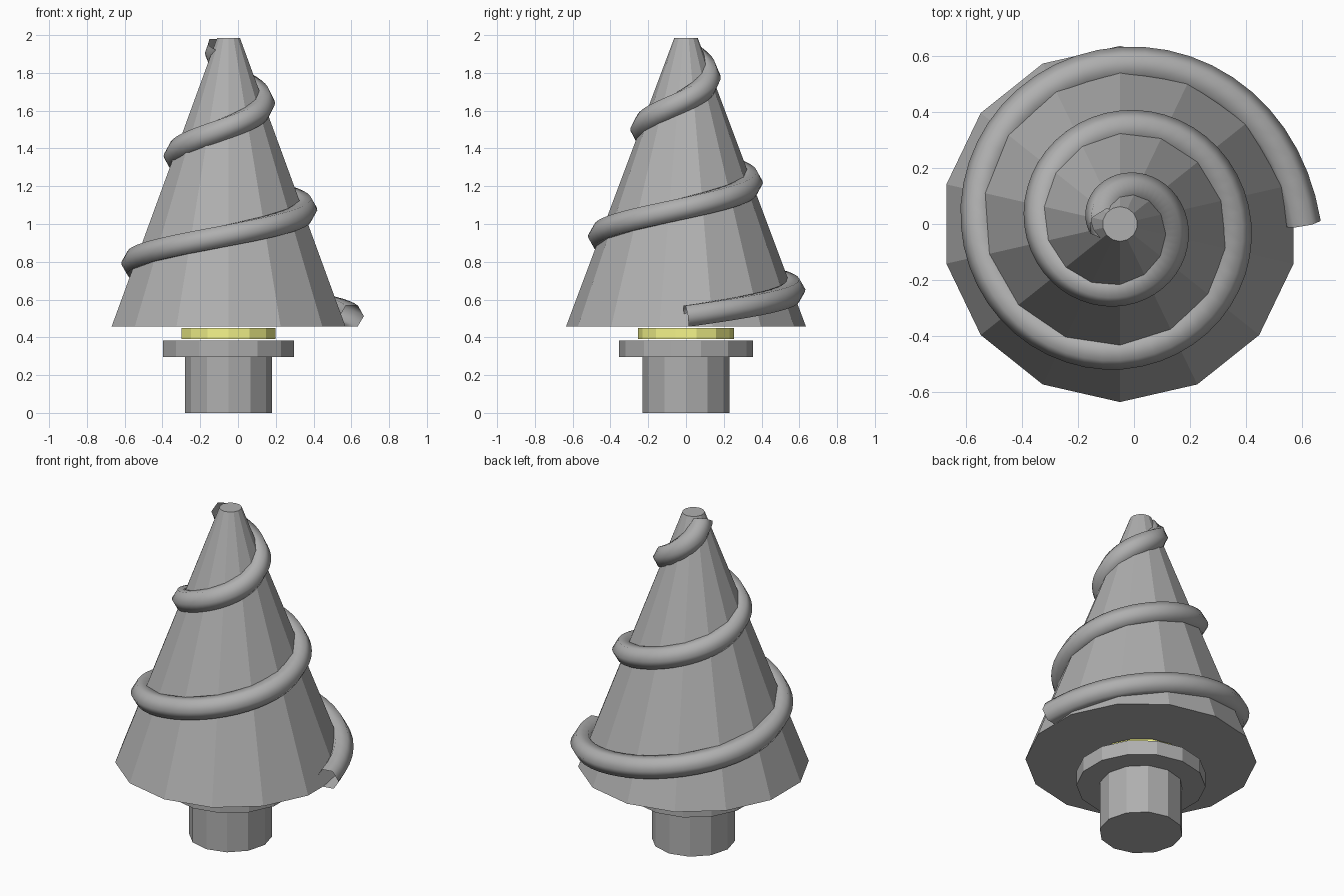
import bpy, bmesh
from math import sin, cos, exp, tau
from mathutils import Vector

if "Cube" in bpy.data.objects:
    bpy.data.objects.remove(bpy.data.objects["Cube"])

CX = -0.05  # the tree axis sits slightly left of centre


def material(name, colour):
    mat = bpy.data.materials.new(name)
    mat.diffuse_color = (*colour, 1)
    mat.use_nodes = True
    mat.node_tree.nodes["Principled BSDF"].inputs["Base Color"].default_value = mat.diffuse_color
    return mat


grey = material("dark_grey", (0.43, 0.43, 0.43))
yellow = material("yellow", (0.92, 0.92, 0.26))


def frustum(name, sides, r_low, r_high, z0, z1, mat=grey):
    bpy.ops.mesh.primitive_cone_add(vertices=sides, radius1=r_low, radius2=r_high,
                                    depth=z1 - z0, location=(CX, 0, (z0 + z1) / 2))
    ob = bpy.context.object
    ob.name = name
    ob.data.materials.append(mat)


# trunk, collar, band and foliage cone
frustum("trunk", 12, 0.23, 0.23, 0.0, 0.295)
frustum("trunk_collar", 14, 0.355, 0.355, 0.295, 0.383)
frustum("yellow_band", 14, 0.255, 0.255, 0.39, 0.45, yellow)
frustum("foliage_cone", 14, 0.635, 0.062, 0.457, 1.985)


# spiral garland: open six-sided tube winding up the cone for 2.5 turns
TURNS, STEPS, SIDES, TUBE = 2.5, 120, 6, 0.065


def path(t):
    a = t * TURNS * tau
    r = 0.623 - 0.566 * t + 0.022 * exp(-a / 0.3)  # slight flare at the loose end
    return Vector((r * cos(a) - 0.043, r * sin(a), 0.512 + 1.433 * t))


bm = bmesh.new()
rings = []
for i in range(STEPS + 1):
    t = i / STEPS
    tangent = (path(t + 1e-3) - path(t - 1e-3)).normalized()
    side = tangent.cross(Vector((0, 0, 1))).normalized()
    up = side.cross(tangent)
    rings.append([bm.verts.new(path(t) + TUBE * (side * cos(k * tau / SIDES) + up * sin(k * tau / SIDES)))
                  for k in range(SIDES)])
for a, b in zip(rings, rings[1:]):
    for k in range(SIDES):
        n = (k + 1) % SIDES
        bm.faces.new((a[k], a[n], b[n], b[k])).smooth = True
bmesh.ops.recalc_face_normals(bm, faces=bm.faces)
mesh = bpy.data.meshes.new("spiral_garland")
bm.to_mesh(mesh)
bm.free()
mesh.materials.append(grey)
bpy.context.collection.objects.link(bpy.data.objects.new("spiral_garland", mesh))
